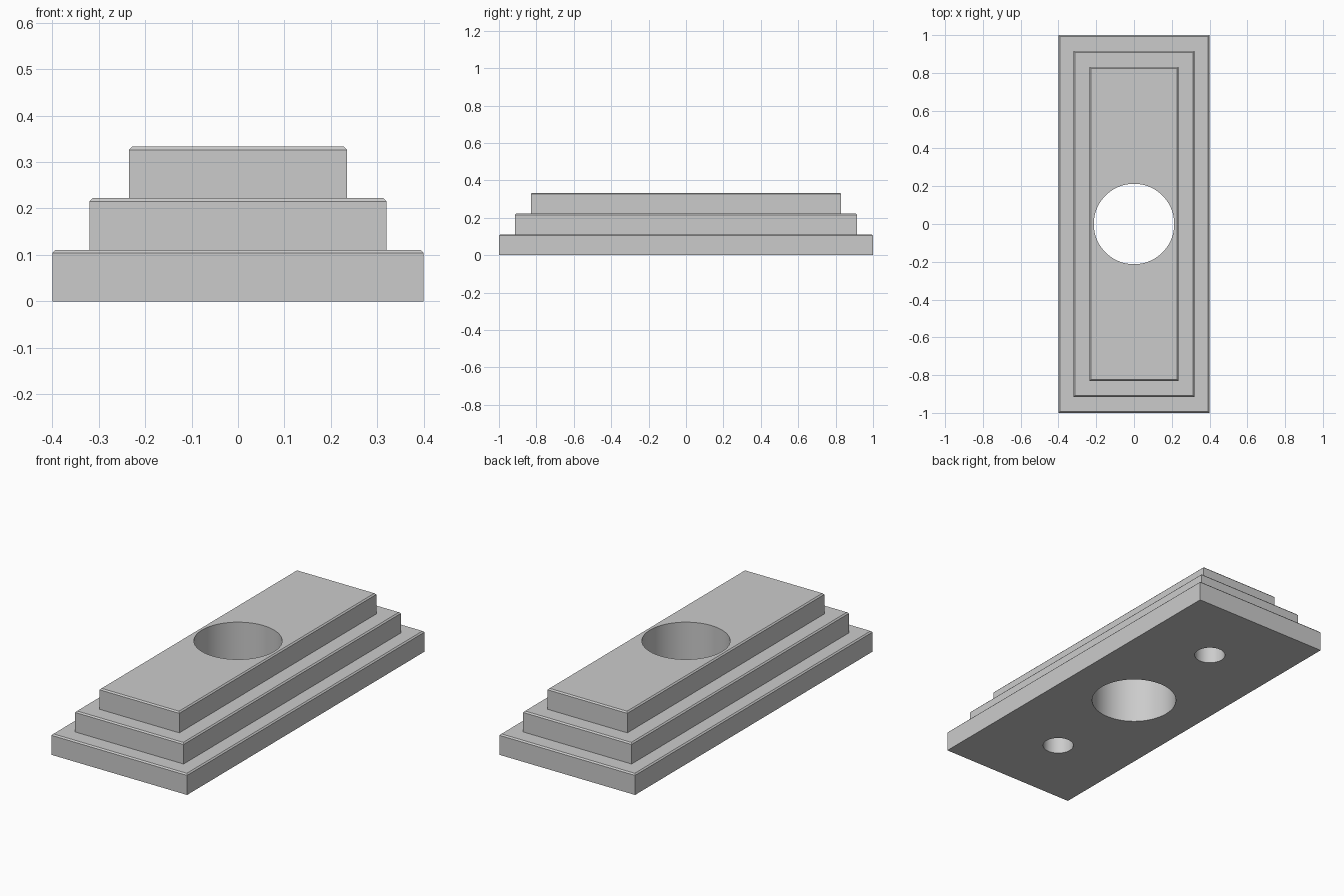
import bpy, bmesh, math
from mathutils import Matrix

if "Cube" in bpy.data.objects:
    bpy.data.objects.remove(bpy.data.objects["Cube"])

HOLE_R, SCREW_R, SCREW_Y = 0.213, 0.077, 0.6
Z1, Z2, Z3 = 0.111, 0.222, 0.333
CHAMFER = 0.007


def finish(name, bm):
    mesh = bpy.data.meshes.new(name)
    bm.to_mesh(mesh)
    bm.free()
    obj = bpy.data.objects.new(name, mesh)
    bpy.context.collection.objects.link(obj)
    return obj


def slab(name, width, length, z0, z1, chamfer=0.0):
    """Box with only its upper rim chamfered."""
    bm = bmesh.new()
    bmesh.ops.create_cube(bm, size=1, matrix=Matrix.Translation((0, 0, (z0 + z1) / 2))
                          @ Matrix.Diagonal((width, length, z1 - z0, 1)))
    if chamfer:
        zm = (z0 + z1) / 2
        rim = [e for e in bm.edges if all(v.co.z > zm for v in e.verts)]
        bmesh.ops.bevel(bm, geom=rim, offset=chamfer, segments=1, affect='EDGES')
    return finish(name, bm)


def drill(name, radius, y, sides):
    """Vertical cylinder used as a cutter."""
    bm = bmesh.new()
    bmesh.ops.create_cone(bm, cap_ends=True, segments=sides, radius1=radius,
                          radius2=radius, depth=2, matrix=Matrix.Translation((0, y, 0)))
    return finish(name, bm)


def cut(obj, cutters):
    bpy.ops.object.select_all(action='DESELECT')
    bpy.context.view_layer.objects.active = obj
    obj.select_set(True)
    for c in cutters:
        mod = obj.modifiers.new("cut", 'BOOLEAN')
        mod.operation, mod.solver, mod.object = 'DIFFERENCE', 'EXACT', c
        bpy.ops.object.modifier_apply(modifier=mod.name)
    bpy.ops.object.shade_smooth_by_angle(angle=math.radians(30))


# Cutters
bore = drill("bore_cutter", HOLE_R, 0, 96)
screws = [drill("screw_cutter", SCREW_R, s * SCREW_Y, 48) for s in (-1, 1)]
pocket = slab("pocket_cutter", 0.69, 1.89, -0.5, 0.5)

# Bottom tier: outer frame with a flush inlaid core holding the screw holes
frame = slab("base_frame", 0.8, 2.0, 0, Z1, CHAMFER)
cut(frame, [pocket])
core = slab("base_core", 0.69, 1.89, 0, Z1)
cut(core, [bore] + screws)

# Middle and top tiers
middle = slab("middle_tier", 0.64, 1.83, Z1, Z2, CHAMFER)
cut(middle, [bore])
top = slab("top_tier", 0.47, 1.66, Z2, Z3, CHAMFER)
cut(top, [bore])

# Remove cutters
for c in [bore, pocket] + screws:
    bpy.data.objects.remove(c)
